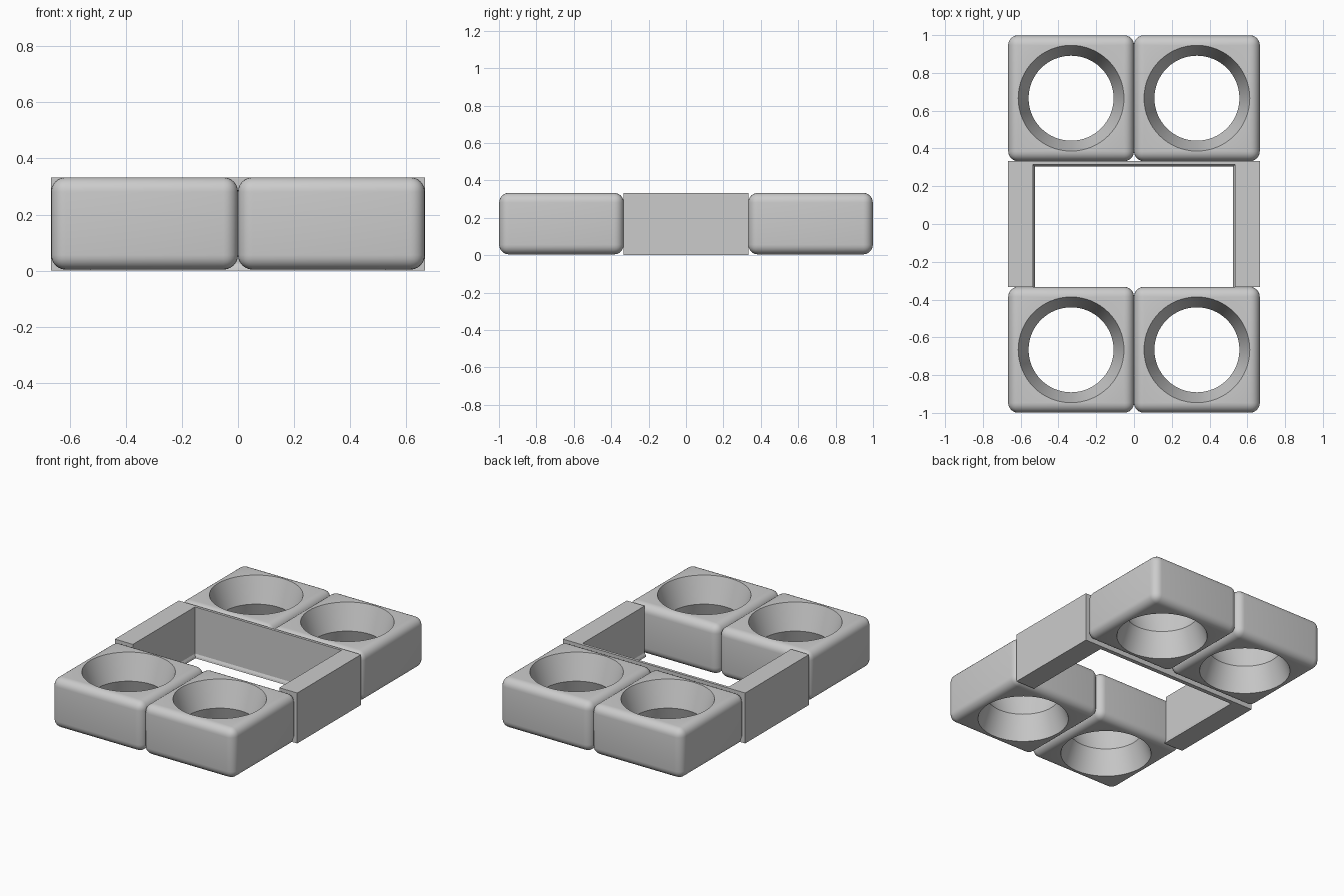
import bpy, bmesh, math

if "Cube" in bpy.data.objects:
    bpy.data.objects.remove(bpy.data.objects["Cube"], do_unlink=True)

H = 0.333     # overall height
CELL = 0.333  # half width of one square block

grey = bpy.data.materials.new("plain_grey")
grey.use_nodes = True
grey.diffuse_color = (0.6, 0.6, 0.6, 1)
grey.node_tree.nodes["Principled BSDF"].inputs["Base Color"].default_value = (0.6, 0.6, 0.6, 1)


def make_object(name, bm):
    bmesh.ops.recalc_face_normals(bm, faces=bm.faces)
    mesh = bpy.data.meshes.new(name)
    bm.to_mesh(mesh)
    bm.free()
    mesh.materials.append(grey)
    obj = bpy.data.objects.new(name, mesh)
    bpy.context.collection.objects.link(obj)
    return obj


def loft(name, rings):
    """Closed solid through a stack of matching rings."""
    bm = bmesh.new()
    loops = [[bm.verts.new(p) for p in ring] for ring in rings]
    n = len(loops[0])
    for a, b in zip(loops, loops[1:]):
        for i in range(n):
            j = (i + 1) % n
            bm.faces.new((a[i], a[j], b[j], b[i]))
    bm.faces.new(loops[0][::-1])
    bm.faces.new(loops[-1])
    return make_object(name, bm)


def select_only(obj):
    bpy.ops.object.select_all(action='DESELECT')
    obj.select_set(True)
    bpy.context.view_layer.objects.active = obj


def circle(x, y, z, r, n=64):
    return [(x + r * math.cos(math.tau * i / n),
             y + r * math.sin(math.tau * i / n), z) for i in range(n)]


def rounded_block(name, x, y):
    # Rounded square body
    bm = bmesh.new()
    bmesh.ops.create_cube(bm, size=1)
    low = 0.004
    bmesh.ops.scale(bm, vec=(2 * CELL, 2 * CELL, H - low), verts=bm.verts)
    bmesh.ops.translate(bm, vec=(x, y, (H + low) / 2), verts=bm.verts)
    bmesh.ops.bevel(bm, geom=bm.edges[:], offset=0.052, segments=6,
                    profile=0.5, affect='EDGES')
    block = make_object(name, bm)

    # Waisted through hole, widest at top and bottom
    over = 0.03
    wide = 0.28 + over * 0.055 / (H / 2)
    cutter = loft("hole_cutter", [circle(x, y, -over, wide),
                                  circle(x, y, H / 2, 0.225),
                                  circle(x, y, H + over, wide)])
    cutter.hide_render = True
    cut = block.modifiers.new("hole", 'BOOLEAN')
    cut.operation = 'DIFFERENCE'
    cut.solver = 'EXACT'
    cut.object = cutter
    select_only(block)
    bpy.ops.object.modifier_apply(modifier=cut.name)
    bpy.data.objects.remove(cutter, do_unlink=True)
    select_only(block)
    bpy.ops.object.shade_smooth_by_angle(angle=math.radians(30))


# Four corner blocks
for row, y in (("front", -2 * CELL), ("back", 2 * CELL)):
    for side, x in (("right", -CELL), ("left", CELL)):
        rounded_block(f"{row}_{side}_block", x, y)


# Middle frame: two side bars joined by a thin back wall, small lip at the base
def frame_ring(z, inner_x, inner_y):
    out = 2 * CELL
    return [(-out, -CELL, z), (-inner_x, -CELL, z), (-inner_x, inner_y, z),
            (inner_x, inner_y, z), (inner_x, -CELL, z), (out, -CELL, z),
            (out, CELL, z), (-out, CELL, z)]


loft("middle_frame", [frame_ring(0, 0.525, 0.305),
                      frame_ring(0.012, 0.528, 0.308),
                      frame_ring(0.025, 0.535, 0.315),
                      frame_ring(H, 0.535, 0.315)])
